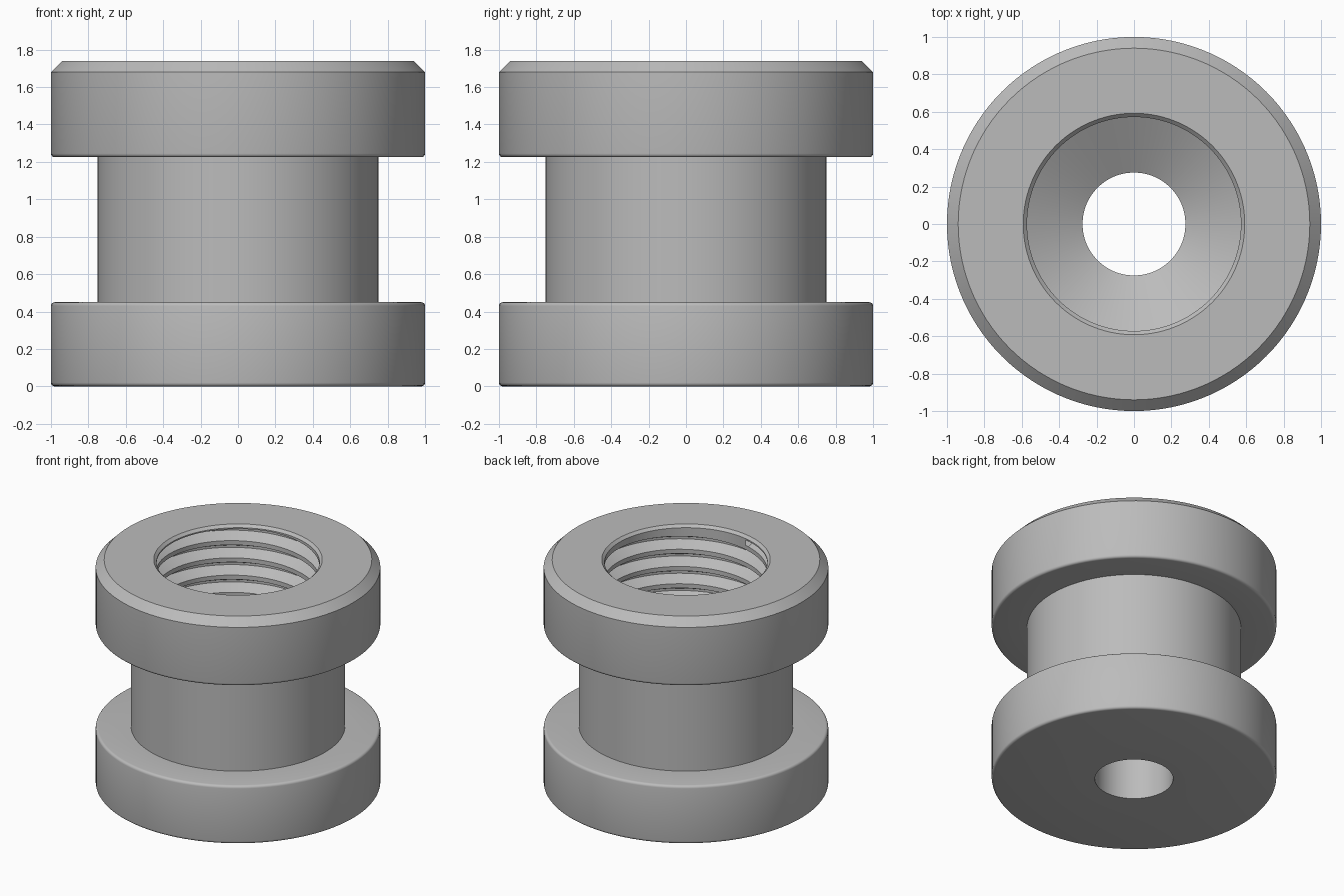
import bpy, bmesh, math

if "Cube" in bpy.data.objects:
    bpy.data.objects.remove(bpy.data.objects["Cube"])

N = 120                                   # steps around the axis
PITCH, MINOR, MAJOR = 0.1337, 0.572, 0.657
Z_LOW, Z_HIGH = 0.62, 1.71                # threaded range


def rounded(cx, cz, rad, a0, a1, steps=4):
    """Points (r, z) along a small rounded edge."""
    out = []
    for i in range(steps + 1):
        a = math.radians(a0 + (a1 - a0) * i / steps)
        out.append((cx + rad * math.cos(a), cz + rad * math.sin(a)))
    return out


# outside: lower flange, neck, upper flange with chamfer, bore mouth
R = 0.02
outer = [(0.275, 0.0)]
outer += rounded(1 - R, R, R, -90, 0)
outer += rounded(1 - R, 0.45 - R, R, 0, 90)
outer += [(0.752, 0.45), (0.752, 1.225)]
outer += rounded(1 - R, 1.225 + R, R, -90, 0)
outer += [(1.0, 1.68), (0.94, 1.74), (0.592, 1.74), (MINOR, 1.72)]
# below the thread: plain bore, drill cone, through hole
inner = [(MINOR, 0.55), (0.275, 0.375), (0.275, 0.0)]


def thread_points(t):
    """Thread section at turn fraction t, from top to bottom."""
    pts = []
    turns = int((Z_HIGH - Z_LOW) / PITCH) + 3
    for k in range(turns, -3, -1):
        base = Z_LOW + PITCH * (k + t)
        for f, r in ((0.875, MINOR), (0.5625, MAJOR), (0.4375, MAJOR), (0.125, MINOR)):
            z = base + f * PITCH
            if z >= Z_HIGH or z <= Z_LOW:
                pts.append((MINOR, min(max(z, Z_LOW), Z_HIGH)))
            else:
                pts.append((r, z))
    return pts


# sweep the full section around the axis
bm = bmesh.new()
columns = []
for j in range(N + 1):
    a = 2 * math.pi * j / N
    section = outer + thread_points(j / N) + inner
    columns.append([bm.verts.new((r * math.cos(a), r * math.sin(a), z)) for r, z in section])
for c0, c1 in zip(columns, columns[1:]):
    for i in range(len(c0) - 1):
        bm.faces.new((c0[i], c1[i], c1[i + 1], c0[i + 1]))
bmesh.ops.remove_doubles(bm, verts=bm.verts[:], dist=0.0002)
bmesh.ops.dissolve_degenerate(bm, edges=bm.edges[:], dist=0.0001)
bmesh.ops.recalc_face_normals(bm, faces=bm.faces[:])

mesh = bpy.data.meshes.new("threaded_bushing")
bm.to_mesh(mesh)
bm.free()
body = bpy.data.objects.new("threaded_bushing", mesh)
bpy.context.collection.objects.link(body)

# plain grey metal
grey = bpy.data.materials.new("grey metal")
grey.diffuse_color = (0.5, 0.5, 0.5, 1)
grey.use_nodes = True
grey.node_tree.nodes["Principled BSDF"].inputs["Base Color"].default_value = grey.diffuse_color
mesh.materials.append(grey)

bpy.context.view_layer.objects.active = body
body.select_set(True)
bpy.ops.object.shade_smooth_by_angle(angle=math.radians(28))
